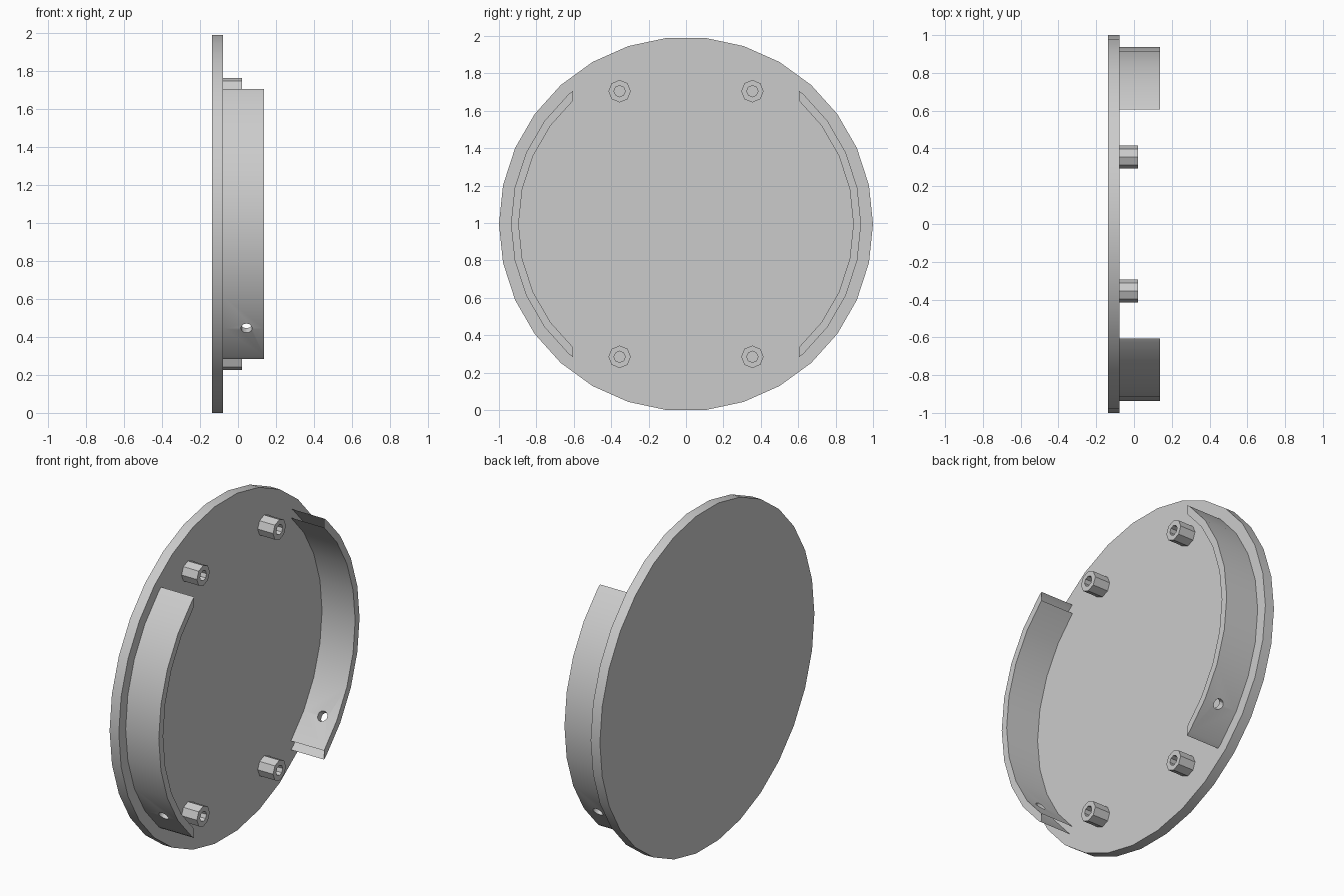
import bpy, bmesh, math
from mathutils import Matrix, Vector

cube = bpy.data.objects.get("Cube")
if cube:
    bpy.data.objects.remove(cube, do_unlink=True)

MID = 0.9945                       # height of the disc axis
BACK, FACE, POST_END, WALL_END = -0.138, -0.078, 0.022, 0.138

grey = bpy.data.materials.new("plain grey")
grey.use_nodes = True
COLOUR = (0.6, 0.6, 0.6, 1)
grey.diffuse_color = COLOUR
grey.node_tree.nodes["Principled BSDF"].inputs["Base Color"].default_value = COLOUR


def finish(name, bm):
    bmesh.ops.recalc_face_normals(bm, faces=bm.faces)
    mesh = bpy.data.meshes.new(name)
    bm.to_mesh(mesh)
    bm.free()
    mesh.materials.append(grey)
    obj = bpy.data.objects.new(name, mesh)
    bpy.context.collection.objects.link(obj)
    return obj


def smooth(obj, degrees=30):
    bpy.ops.object.select_all(action='DESELECT')
    obj.select_set(True)
    bpy.context.view_layer.objects.active = obj
    bpy.ops.object.shade_smooth_by_angle(angle=math.radians(degrees))


def tube(name, sides, outer, inner, x0, x1, y=0, z=MID):
    """Prism along x, hollow when inner is above zero."""
    bm = bmesh.new()

    def ring(r, x):
        return [bm.verts.new((x, y + r * math.cos(a), z + r * math.sin(a)))
                for a in (math.tau * i / sides for i in range(sides))]

    def bridge(a, b):
        for i in range(sides):
            j = (i + 1) % sides
            bm.faces.new((a[i], a[j], b[j], b[i]))

    o0, o1 = ring(outer, x0), ring(outer, x1)
    bridge(o0, o1)
    if inner > 0:
        i0, i1 = ring(inner, x0), ring(inner, x1)
        bridge(i0, i1)
        bridge(o0, i0)
        bridge(o1, i1)
    else:
        bm.faces.new(o0)
        bm.faces.new(o1)
    return finish(name, bm)


# Round base plate
smooth(tube("base_disc", 30, 1.0, 0, BACK, FACE))

# Four hollow screw posts
for side, y in (("front", -0.355), ("back", 0.355)):
    for level, dz in (("lower", -0.71), ("upper", 0.71)):
        tube(f"{side}_{level}_post", 8, 0.06, 0.03, FACE, POST_END, y, MID + dz)

# Two curved walls, each with a radial screw hole near its lower end
for side, s in (("front", -1), ("back", 1)):
    wall = tube(f"{side}_wall", 30, 0.936, 0.895, FACE, WALL_END)
    bm = bmesh.new()
    bm.from_mesh(wall.data)
    cut = bmesh.ops.bisect_plane(
        bm, geom=bm.verts[:] + bm.edges[:] + bm.faces[:],
        plane_co=(0, s * 0.605, 0), plane_no=(0, s, 0), clear_inner=True)
    edges = [e for e in cut["geom_cut"] if isinstance(e, bmesh.types.BMEdge)]
    bmesh.ops.holes_fill(bm, edges=edges, sides=4)
    bmesh.ops.recalc_face_normals(bm, faces=bm.faces)
    bm.to_mesh(wall.data)
    bm.free()

    angle = math.radians(36)
    direction = Vector((0, s * math.cos(angle), -math.sin(angle)))
    turn = direction.to_track_quat('Z', 'X').to_matrix().to_4x4()
    place = Matrix.Translation(Vector((0.045, 0, MID)) + direction * 0.915)
    bm = bmesh.new()
    bmesh.ops.create_cone(bm, cap_ends=True, segments=12, radius1=0.03,
                          radius2=0.03, depth=0.2, matrix=place @ turn)
    drill = finish(f"{side}_hole_cutter", bm)
    drill.hide_render = True
    drill.hide_set(True)
    hole = wall.modifiers.new("screw hole", 'BOOLEAN')
    hole.operation = 'DIFFERENCE'
    hole.solver = 'EXACT'
    hole.object = drill
    bpy.context.view_layer.objects.active = wall
    bpy.ops.object.modifier_apply(modifier=hole.name)
    bpy.data.objects.remove(drill, do_unlink=True)
    smooth(wall)
